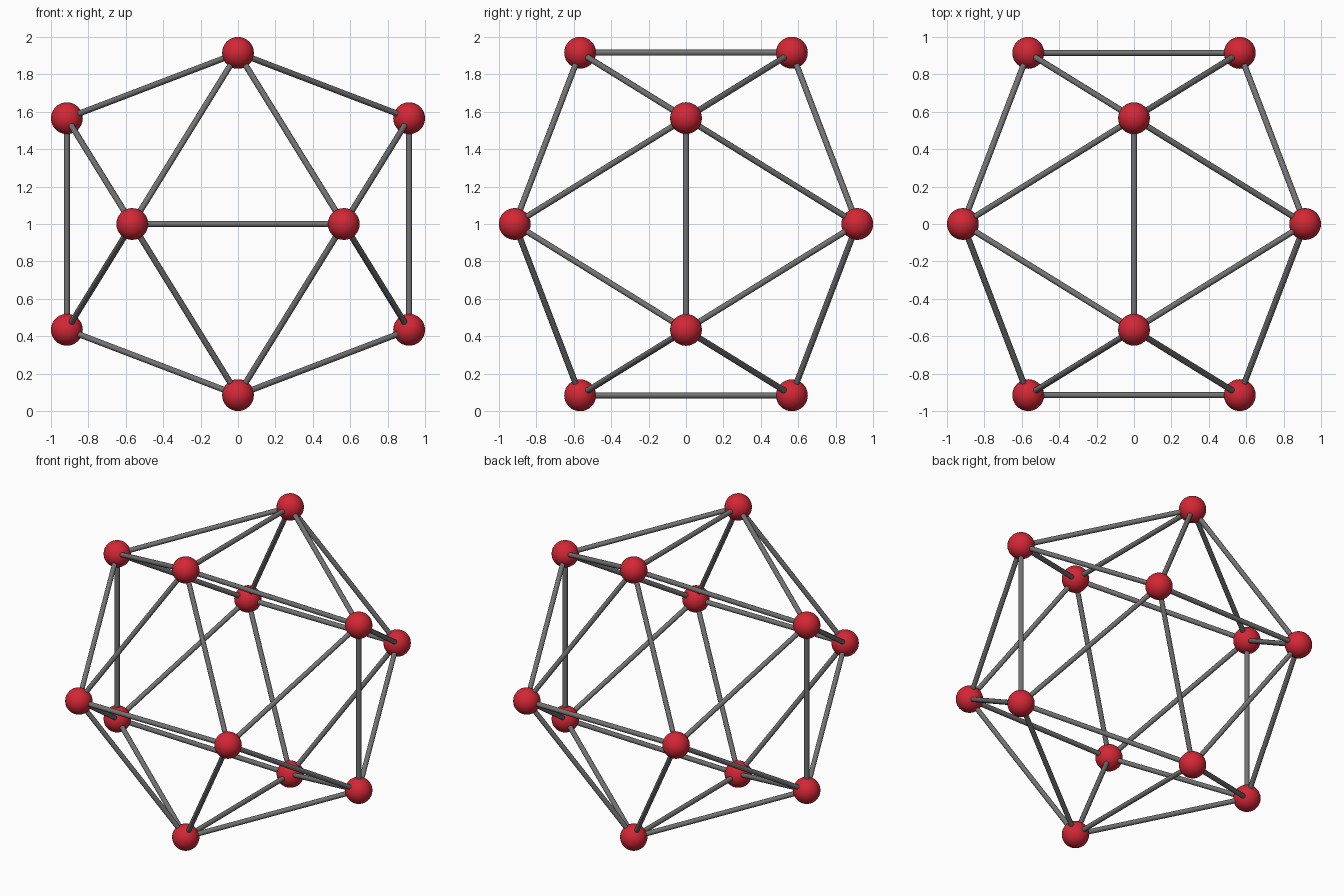
import bpy
import math
from mathutils import Vector

if "Cube" in bpy.data.objects:
    bpy.data.objects.remove(bpy.data.objects["Cube"])

NODE_R = 0.085
STRUT_R = 0.016
LONG = 1.0 - NODE_R                      # long half side of each golden rectangle
SHORT = LONG / ((1 + math.sqrt(5)) / 2)  # short half side
CENTRE = Vector((0, 0, 1))


def make_material(name, rgb):
    mat = bpy.data.materials.new(name)
    mat.diffuse_color = (*rgb, 1)
    mat.use_nodes = True
    mat.node_tree.nodes["Principled BSDF"].inputs["Base Color"].default_value = mat.diffuse_color
    return mat


red = make_material("red", (0.65, 0.02, 0.035))
grey = make_material("grey", (0.17, 0.17, 0.17))


def finish(name, mat):
    obj = bpy.context.object
    obj.name = name
    obj.data.materials.append(mat)
    bpy.ops.object.shade_smooth_by_angle(angle=math.radians(40))
    return obj


def copy_of(source, name):
    obj = bpy.data.objects.new(name, source.data)
    bpy.context.collection.objects.link(obj)
    return obj


# Icosahedron corners: three golden rectangles at right angles
corners = []
for a in (-1, 1):
    for b in (-1, 1):
        corners += [Vector((0, a * SHORT, b * LONG)),
                    Vector((a * LONG, 0, b * SHORT)),
                    Vector((a * SHORT, b * LONG, 0))]

# Round nodes at the corners
bpy.ops.mesh.primitive_uv_sphere_add(segments=32, ring_count=16, radius=NODE_R)
node = finish("node_1", red)
for i, c in enumerate(corners):
    obj = node if i == 0 else copy_of(node, f"node_{i + 1}")
    obj.location = CENTRE + c

# Straight struts between neighbouring nodes
edge = 2 * SHORT
bpy.ops.mesh.primitive_cylinder_add(vertices=12, radius=STRUT_R, depth=edge)
strut = finish("strut_1", grey)
count = 0
for i, p in enumerate(corners):
    for q in corners[i + 1:]:
        if (p - q).length < edge * 1.05:
            count += 1
            obj = strut if count == 1 else copy_of(strut, f"strut_{count}")
            obj.location = CENTRE + (p + q) / 2
            obj.rotation_mode = 'QUATERNION'
            obj.rotation_quaternion = (q - p).to_track_quat('Z', 'Y')
